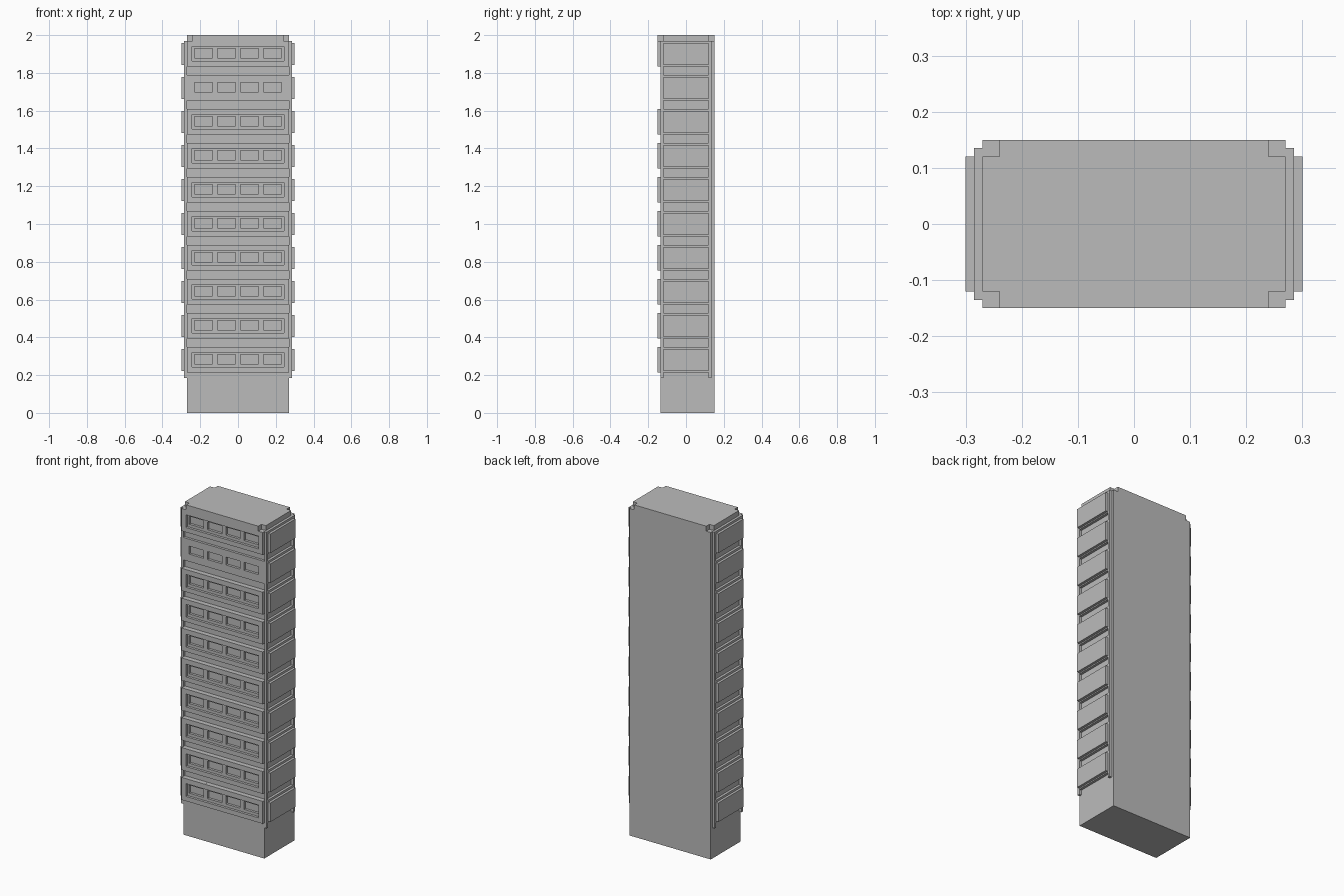
import bpy, bmesh

cube = bpy.data.objects.get("Cube")
if cube:
    bpy.data.objects.remove(cube, do_unlink=True)

grey = bpy.data.materials.new("concrete_grey")
grey.use_nodes = True
COLOUR = (0.5, 0.5, 0.5, 1)
grey.diffuse_color = COLOUR
grey.node_tree.nodes["Principled BSDF"].inputs["Base Color"].default_value = COLOUR

STEP = 0.015            # depth of every relief layer
W, D = 0.27, 0.15       # half width and half depth of the tower
FLOORS, PITCH = 10, 0.18
PLAIN_FLOOR = 8         # the floor without a raised frame


def finish(name, bm):
    bmesh.ops.recalc_face_normals(bm, faces=bm.faces)
    mesh = bpy.data.meshes.new(name)
    bm.to_mesh(mesh)
    bm.free()
    mesh.materials.append(grey)
    ob = bpy.data.objects.new(name, mesh)
    bpy.context.collection.objects.link(ob)
    return ob


def add_box(bm, x, y, z):
    verts = bmesh.ops.create_cube(bm, size=1)["verts"]
    for v in verts:
        v.co = [(lo + hi) / 2 + c * (hi - lo) for c, (lo, hi) in zip(v.co, (x, y, z))]


def box(name, x, y, z):
    bm = bmesh.new()
    add_box(bm, x, y, z)
    return finish(name, bm)


def front_plate(name, xs, zs, y, holes):
    """Plate one relief layer thick; the listed columns are open in the middle row."""
    bm = bmesh.new()
    grid = [[bm.verts.new((x, y, z)) for x in xs] for z in zs]
    for r in range(len(zs) - 1):
        for c in range(len(xs) - 1):
            if not (r == 1 and c in holes):
                bm.faces.new((grid[r][c], grid[r][c + 1], grid[r + 1][c + 1], grid[r + 1][c]))
    out = bmesh.ops.extrude_face_region(bm, geom=bm.faces[:])
    moved = [g for g in out["geom"] if isinstance(g, bmesh.types.BMVert)]
    bmesh.ops.translate(bm, verts=moved, vec=(0, -STEP, 0))
    return finish(name, bm)


# Tower core, plinth front and roof with notched corners
box("tower_core", (-W, W), (-0.12, D), (0, 1.97))
box("plinth_front", (-W, W), (-0.135, -0.12), (0, 0.215))
bm = bmesh.new()
add_box(bm, (-W, W), (-0.12, 0.12), (1.97, 2))
add_box(bm, (-0.24, 0.24), (-D, D), (1.97, 2))
finish("roof_cap", bm)

# Slim pillars on the four corners
for sx, side in ((1, "left"), (-1, "right")):
    for sy, end in ((1, "back"), (-1, "front")):
        box(f"{end}_{side}_pillar", sorted((sx * W, sx * (W + STEP))),
            sorted((sy * 0.12, sy * 0.135)), (0.185, 1.97))

window_xs = [-W]
for centre in (-0.183, -0.061, 0.061, 0.183):
    window_xs += [centre - 0.048, centre + 0.048]
window_xs.append(W)

for i in range(FLOORS):
    base = 0.215 + i * PITCH
    top = 1.97 if i == FLOORS - 1 else base + 0.135
    # Front wall with four window openings, and the raised frame around them
    front_plate(f"window_wall_{i}", window_xs, (base, base + 0.045, base + 0.093, top),
                -0.12, (1, 3, 5, 7))
    if i != PLAIN_FLOOR:
        front_plate(f"window_frame_{i}", (-W, -0.243, 0.243, W),
                    (base, base + 0.028, base + 0.105, top), -0.135, (1,))
    # Side wall bands with raised panels
    for s, side in ((1, "left"), (-1, "right")):
        box(f"{side}_wall_band_{i}", sorted((s * W, s * (W + STEP))), (-0.12, 0.12), (base, top))
        box(f"{side}_panel_{i}", sorted((s * (W + STEP), s * (W + 2 * STEP))),
            (-0.12, 0.12), (base + 0.007, base + 0.122))
